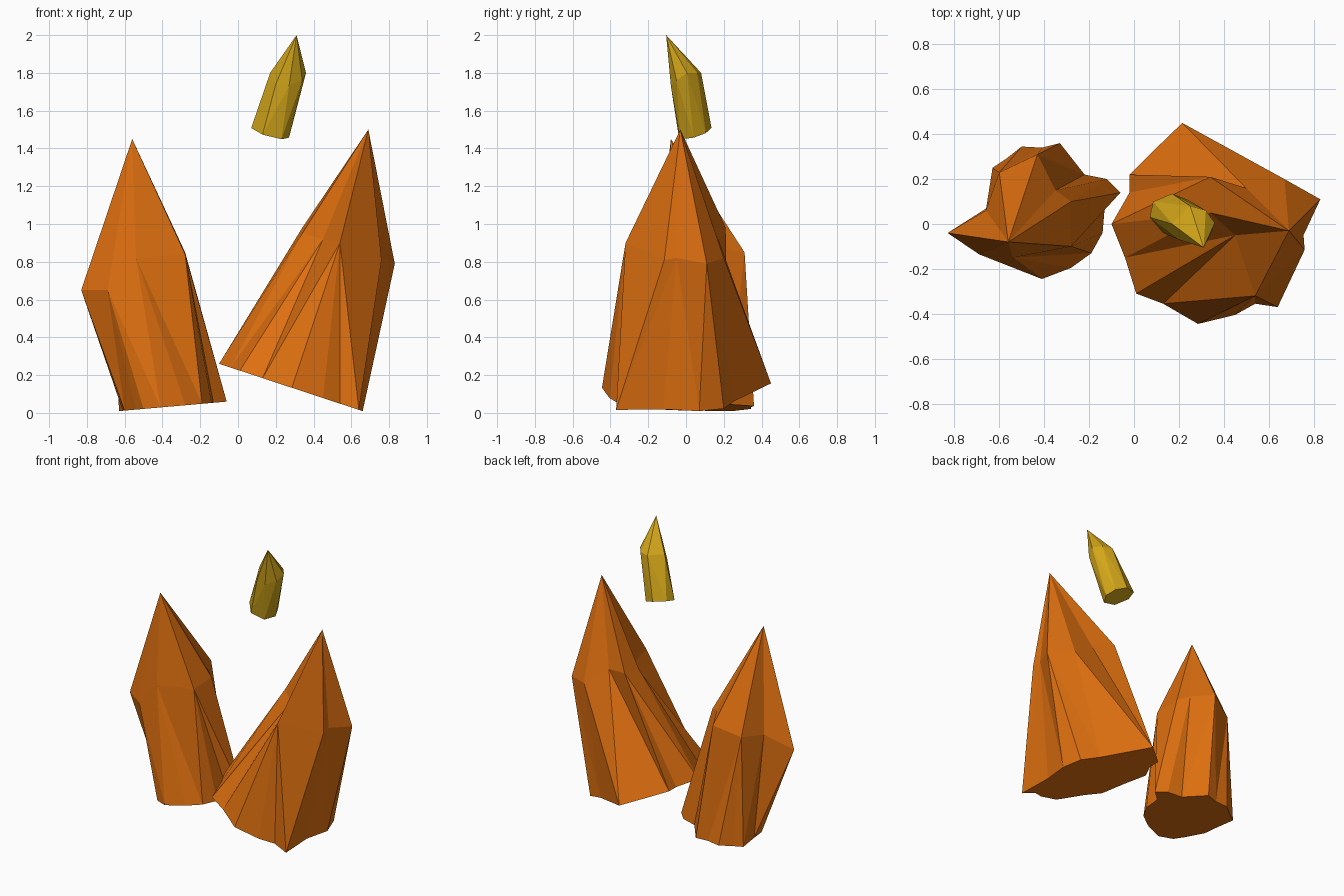
import bpy, bmesh, math
from mathutils import Vector

if "Cube" in bpy.data.objects:
    bpy.data.objects.remove(bpy.data.objects["Cube"])


def material(name, rgb):
    m = bpy.data.materials.new(name)
    m.diffuse_color = (*rgb, 1)
    m.use_nodes = True
    m.node_tree.nodes["Principled BSDF"].inputs["Base Color"].default_value = m.diffuse_color
    return m


def ring_sorted(points):
    """Sort a ring counter-clockwise; return (angle, point) pairs."""
    pts = [Vector(p) for p in points]
    c = sum(pts, Vector()) / len(pts)
    return sorted(((math.atan2(p.y - c.y, p.x - c.x), p) for p in pts), key=lambda t: t[0])


def crystal(name, apex, shoulder, base, plane, mat):
    """Ragged base outline on a tilted plane, a shoulder ring, and a pointed tip."""
    z0, sx, sy = plane
    low = ring_sorted([(x, y, z0 + sx * x + sy * y) for x, y in base])
    high = ring_sorted(shoulder)
    bm = bmesh.new()
    lo = [bm.verts.new(p) for _, p in low]
    hi = [bm.verts.new(p) for _, p in high]
    tip = bm.verts.new(apex)
    n, m = len(lo), len(hi)
    bm.faces.new(lo[::-1])
    for k in range(m):
        bm.faces.new((hi[k], hi[(k + 1) % m], tip))
    # Side facets: zip the two rings together by angle
    i = j = 0
    while i < n or j < m:
        next_lo = low[(i + 1) % n][0] + math.tau * ((i + 1) // n)
        next_hi = high[(j + 1) % m][0] + math.tau * ((j + 1) // m)
        a, b = lo[i % n], hi[j % m]
        if j >= m or (i < n and next_lo <= next_hi):
            bm.faces.new((a, lo[(i + 1) % n], b))
            i += 1
        else:
            bm.faces.new((a, hi[(j + 1) % m], b))
            j += 1
    bmesh.ops.recalc_face_normals(bm, faces=bm.faces)
    mesh = bpy.data.meshes.new(name)
    bm.to_mesh(mesh)
    bm.free()
    mesh.materials.append(mat)
    bpy.context.collection.objects.link(bpy.data.objects.new(name, mesh))


orange = material("orange", (0.73, 0.16, 0.005))
yellow = material("yellow", (0.65, 0.38, 0.01))

# Left crystal
crystal("left_crystal", (-.56, -.08, 1.45),
        [(-.83, -.04, .65), (-.69, -.135, .65), (-.54, -.15, .82), (-.28, -.10, .84),
         (-.28, .10, .85), (-.35, .15, .88), (-.43, .31, .85), (-.60, .23, .78), (-.66, .06, .75)],
        [(-.63, .25), (-.61, .10), (-.60, 0), (-.54, -.13), (-.50, -.20), (-.41, -.245),
         (-.28, -.195), (-.19, -.13), (-.14, -.04), (-.13, .08), (-.06, .14), (-.12, .20),
         (-.22, .22), (-.33, .36), (-.41, .34), (-.50, .345), (-.57, .29)],
        (.065, .088, 0), orange)

# Right crystal
crystal("right_crystal", (.69, -.03, 1.5),
        [(.83, .11, .79), (.67, .20, .82), (.50, .16, .95), (.34, .21, .98), (.34, .05, .95),
         (.45, -.05, .92), (.54, -.32, .90), (.76, -.115, .81), (.755, -.05, .82)],
        [(-.10, 0), (-.02, .14), (-.02, .22), (.07, .31), (.215, .45), (.50, .255), (.62, .20),
         (.66, .07), (.63, -.12), (.64, -.37), (.54, -.355), (.45, -.405), (.285, -.445),
         (.13, -.355), (.01, -.31), (-.04, -.15)],
        (.227, -.33, 0), orange)

# Small floating crystal
crystal("floating_crystal", (.31, -.105, 2.0),
        [(.17, 0, 1.80), (.25, .08, 1.80), (.32, .06, 1.80), (.36, .005, 1.80),
         (.34, -.05, 1.76), (.27, -.08, 1.73), (.20, -.07, 1.74)],
        [(.07, .03), (.085, .10), (.17, .135), (.245, .105), (.27, .04), (.23, -.03), (.13, -.04)],
        (1.519, -.27, .27), yellow)
